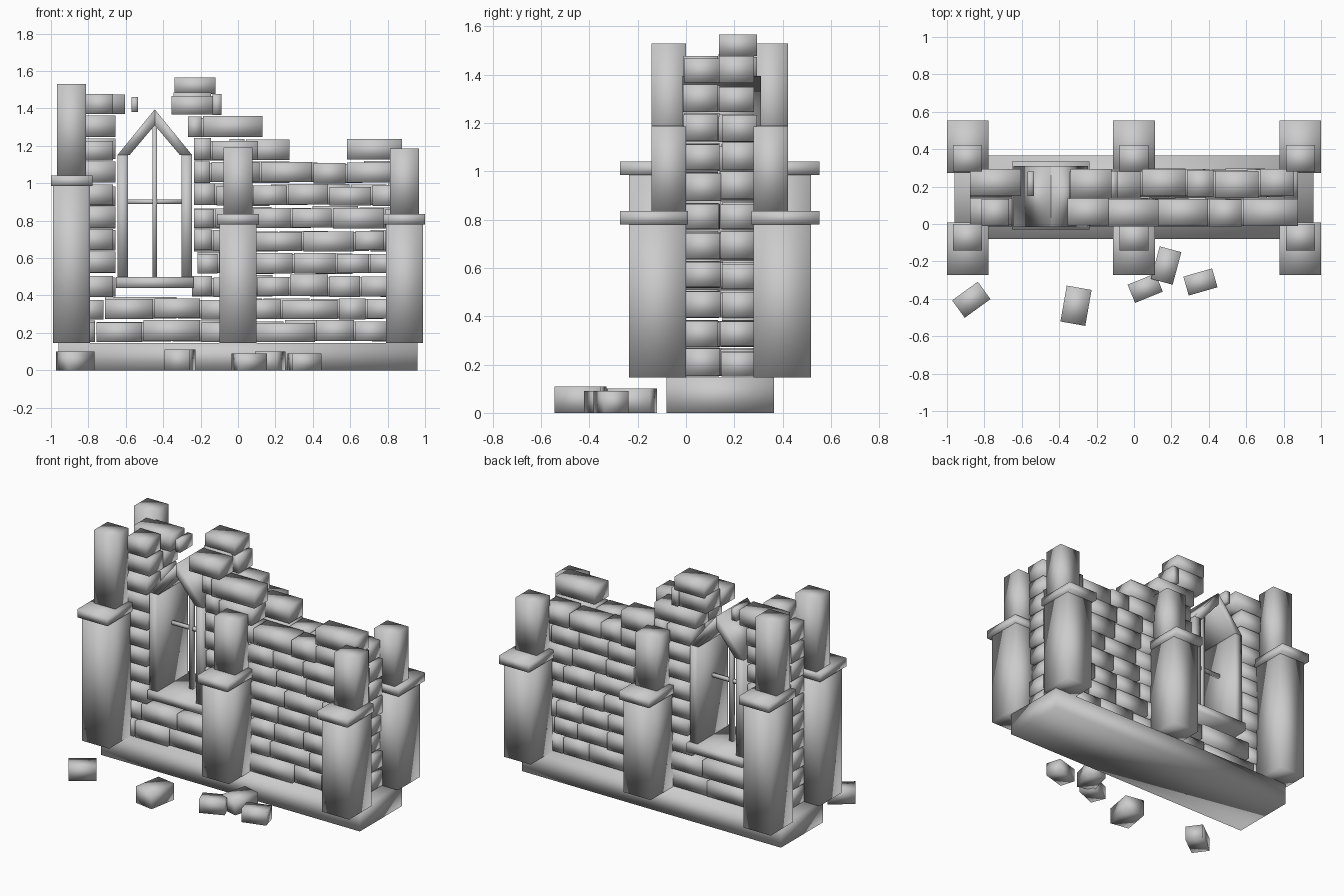
import bpy, random
from math import radians
from mathutils import Matrix

if "Cube" in bpy.data.objects:
    bpy.data.objects.remove(bpy.data.objects["Cube"])

random.seed(4)
# the 8 corners of a unit box and its faces
FACES = [(0, 1, 3, 2), (4, 6, 7, 5), (0, 4, 5, 1), (2, 3, 7, 6), (0, 2, 6, 4), (1, 5, 7, 3)]


def make(name, verts, faces):
    mesh = bpy.data.meshes.new(name)
    mesh.from_pydata(verts, [], faces)
    mesh.shade_smooth()          # soft shading over the block edges
    obj = bpy.data.objects.new(name, mesh)
    bpy.context.collection.objects.link(obj)
    return obj


def boxes(name, items):
    """One object made of (x0, x1, y0, y1, z0, z1) blocks."""
    verts, faces = [], []
    for x0, x1, y0, y1, z0, z1 in items:
        n = len(verts)
        verts += [(x, y, z) for x in (x0, x1) for y in (y0, y1) for z in (z0, z1)]
        faces += [tuple(n + i for i in f) for f in FACES]
    return make(name, verts, faces)


def prism(name, profile, y0, y1):
    """Extrude an xz outline along y."""
    n = len(profile)
    verts = [(x, y, z) for y in (y0, y1) for x, z in profile]
    faces = [tuple(range(n)), tuple(reversed(range(n, 2 * n)))]
    faces += [(i, i + n, (i + 1) % n + n, (i + 1) % n) for i in range(n)]
    return make(name, verts, faces)


# Plinth
boxes("plinth", [(-0.96, 0.96, -0.08, 0.365, 0, 0.147)])

# Buttresses: tall pair on the left, shorter ones in the middle and right
for label, cx, cap, top in (("left", -0.89, 1.04, 1.53),
                            ("middle", 0, 0.835, 1.19),
                            ("right", 0.89, 0.835, 1.185)):
    for side in ("front", "back"):
        def span(a, b):          # mirror about the wall centre y = 0.14
            return (a, b) if side == "front" else (0.28 - b, 0.28 - a)
        name = f"{side}_{label}_buttress"
        boxes(name, [(cx - 0.1, cx + 0.1, *span(-0.237, 0), 0.147, cap - 0.055)])
        boxes(name + "_cap", [(cx - 0.111, cx + 0.111, *span(-0.273, 0.008), cap - 0.055, cap)])
        boxes(name + "_shaft", [(cx - 0.078, cx + 0.078, *span(-0.142, 0), cap, top)])

# Brick courses: joints of the front leaf, right of the window
L, R = -0.88, 0.88
right_joints = [
    [-0.76, -0.51, -0.2, 0.08, 0.415, 0.625, 0.8, R],
    [-0.715, -0.45, -0.2, 0.03, 0.235, 0.535, 0.685, R],
    [-0.25, -0.135, 0.1, 0.275, 0.485, 0.655, 0.86],
    [-0.22, -0.105, 0.09, 0.295, 0.525, 0.705, 0.87],
    [-0.24, -0.135, 0.09, 0.345, 0.625, 0.785, R],
    [-0.24, -0.125, 0.08, 0.285, 0.505, 0.785, R],
    [-0.24, -0.12, 0.08, 0.265, 0.485, 0.715, R],
    [-0.24, -0.145, 0.12, 0.4, 0.58, R],
    [-0.24, -0.14, 0.11],
    [-0.27, -0.19, 0.135],
    [-0.36, -0.13],
]
# the broken top of the back leaf differs from the front
back_top = {7: [-0.24, 0.02, 0.28, 0.43, 0.67, 0.86], 8: [-0.24, -0.05, 0.04, 0.28],
            9: [-0.27, 0.04], 10: [-0.35, -0.14, -0.085]}


def bricks(joints, row, y0, y1):
    out = []
    for a, b in zip(joints, joints[1:]):
        z0 = 0.153 + 0.1215 * row + random.uniform(-0.004, 0.004)
        d = random.uniform(-0.008, 0.008)
        out.append((a + 0.004, b - 0.004, y0 + d, y1 + d, z0, z0 + random.uniform(0.1, 0.115)))
    return out


front, back = [], []
for row, joints in enumerate(right_joints):
    mids = [(a + b) / 2 for a, b in zip(joints, joints[1:])]
    back_joints = back_top.get(row, [joints[0]] + mids[1:] + [joints[-1]])
    if row < 2:                  # full courses below the sill
        joints, back_joints = [L] + joints, [L] + back_joints
    else:                        # single bricks left of the window
        end = -0.65 if row % 2 else -0.665
        front += bricks([L if row < 10 else -0.82, end], row, -0.007, 0.137)
        back += bricks([L, -0.65 if row < 10 else -0.6], row, 0.143, 0.288)
    front += bricks(joints, row, -0.007, 0.137)
    back += bricks(back_joints, row, 0.143, 0.288)
front += bricks([0.58, R], 8, -0.007, 0.137)
back.append((-0.34, -0.12, 0.137, 0.293, 1.478, 1.566))
back.append((-0.57, -0.535, 0.15, 0.28, 1.38, 1.46))
boxes("front_brick_courses", front)
boxes("back_brick_courses", back)

# Window: sill, deep jambs, pointed head and glazing bars
WX = -0.445
boxes("window_sill", [(WX - 0.206, WX + 0.206, -0.03, 0.335, 0.44, 0.498)])
for side, s in (("left", -1), ("right", 1)):
    jamb = [(WX + s * x, z) for x, z in ((0.2, 0.498), (0.2, 1.15), (0.143, 1.15), (0.143, 0.498))]
    arm = [(WX + s * x, z) for x, z in ((0.2, 1.15), (0, 1.395), (0, 1.31), (0.135, 1.15))]
    if s > 0:
        jamb.reverse()
        arm.reverse()
    prism(f"window_{side}_jamb", jamb, -0.015, 0.31)
    prism(f"window_{side}_gable", arm, -0.015, 0.31)
boxes("window_mullion", [(WX - 0.013, WX + 0.013, 0.135, 0.16, 0.498, 1.32)])
boxes("window_crossbar", [(WX - 0.145, WX + 0.145, 0.137, 0.158, 0.89, 0.912)])

# Fallen bricks: x, y, angle, length, width, height
for i, (x, y, a, l, w, h) in enumerate((
        (-0.87, -0.405, 36, 0.17, 0.115, 0.1), (-0.31, -0.437, 80, 0.195, 0.135, 0.11),
        (0.06, -0.343, 22, 0.16, 0.105, 0.09), (0.172, -0.222, 75, 0.18, 0.12, 0.1),
        (0.355, -0.31, 16, 0.16, 0.105, 0.09))):
    brick = boxes(f"fallen_brick_{i + 1}", [(-l / 2, l / 2, -w / 2, w / 2, 0, h)])
    brick.matrix_world = Matrix.Translation((x, y, 0)) @ Matrix.Rotation(radians(a), 4, "Z")
